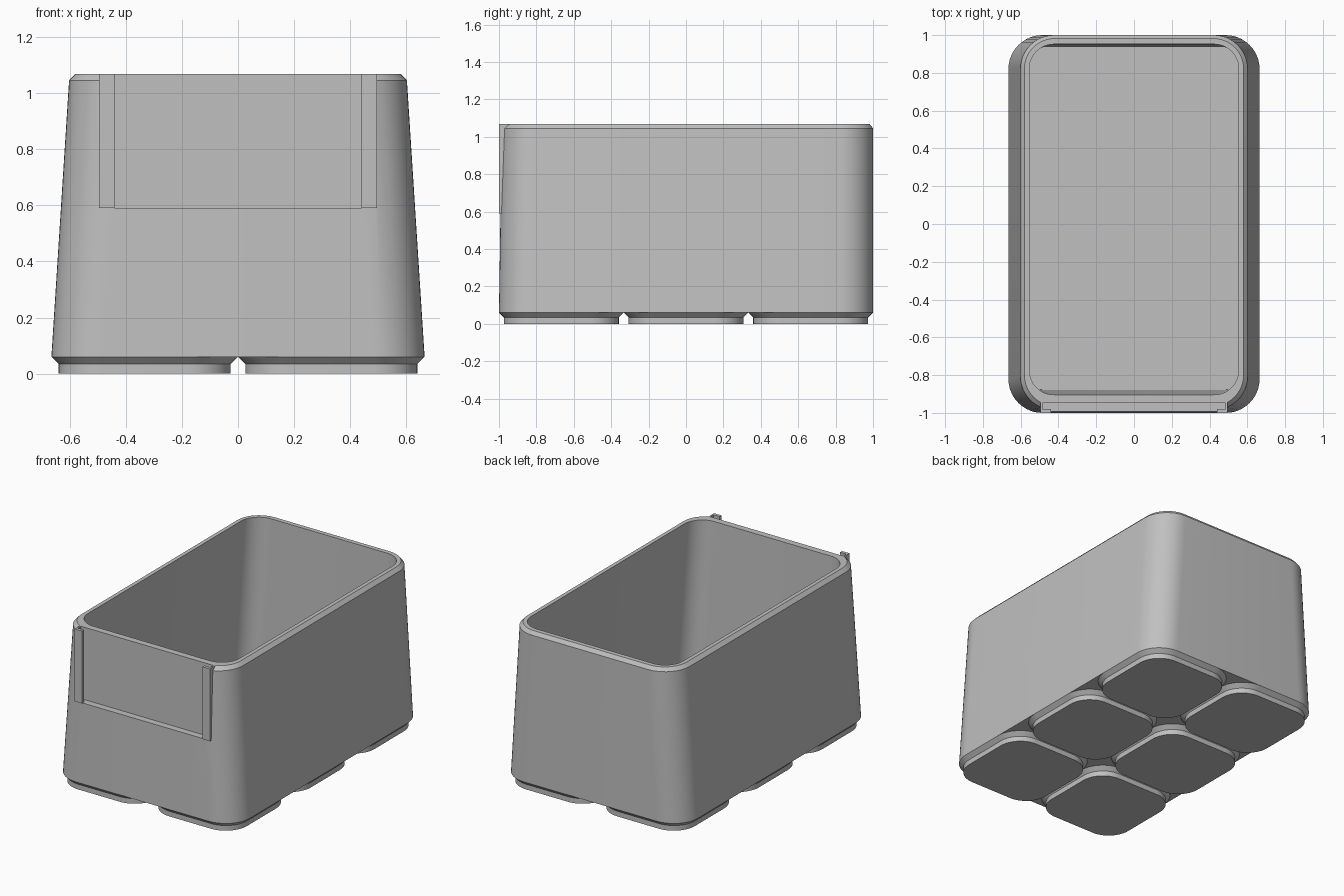
import bpy
import bmesh
from math import cos, sin, pi

cube = bpy.data.objects.get("Cube")
if cube:
    bpy.data.objects.remove(cube, do_unlink=True)

grey = bpy.data.materials.new("plain grey")
grey.use_nodes = True
colour = (0.53, 0.53, 0.53, 1)
grey.diffuse_color = colour
grey.node_tree.nodes["Principled BSDF"].inputs["Base Color"].default_value = colour

SEGMENTS = 12


def add_object(name, bm):
    bmesh.ops.recalc_face_normals(bm, faces=bm.faces)
    mesh = bpy.data.meshes.new(name)
    bm.to_mesh(mesh)
    bm.free()
    mesh.materials.append(grey)
    obj = bpy.data.objects.new(name, mesh)
    bpy.context.collection.objects.link(obj)
    return obj


def ring(bm, x0, x1, y0, y1, z, r):
    """Rounded rectangle of vertices at height z."""
    verts = []
    corners = ((x1 - r, y1 - r), (x0 + r, y1 - r), (x0 + r, y0 + r), (x1 - r, y0 + r))
    for i, (cx, cy) in enumerate(corners):
        for s in range(SEGMENTS + 1):
            a = pi / 2 * (i + s / SEGMENTS)
            verts.append(bm.verts.new((cx + r * cos(a), cy + r * sin(a), z)))
    return verts


def loft(name, sections, caps):
    """Skin a stack of rounded rectangles and cap the chosen ones."""
    bm = bmesh.new()
    rings = [ring(bm, *s) for s in sections]
    for low, high in zip(rings, rings[1:]):
        n = len(low)
        for i in range(n):
            j = (i + 1) % n
            bm.faces.new((low[i], low[j], high[j], high[i]))
    for c in caps:
        bm.faces.new(rings[c])
    return add_object(name, bm)


def extrude_profile(name, points, z0, z1):
    bm = bmesh.new()
    face = bm.faces.new([bm.verts.new((x, y, z0)) for x, y in points])
    top = bmesh.ops.extrude_face_region(bm, geom=[face])["geom"]
    verts = [v for v in top if isinstance(v, bmesh.types.BMVert)]
    bmesh.ops.translate(bm, verts=verts, vec=(0, 0, z1 - z0))
    return add_object(name, bm)


def smooth(obj):
    bpy.ops.object.select_all(action="DESELECT")
    obj.select_set(True)
    bpy.context.view_layer.objects.active = obj
    bpy.ops.object.shade_smooth_by_angle(angle=pi / 6)


# Tapered bin: outer wall, chamfered rim, inner wall, floor
body = loft("bin_body", [
    (-0.665, 0.665, -1.0, 1.0, 0.06, 0.18),
    (-0.602, 0.602, -0.985, 1.0, 1.045, 0.18),
    (-0.58, 0.58, -0.962, 0.982, 1.068, 0.16),
    (-0.554, 0.554, -0.904, 0.952, 1.068, 0.13),
    (-0.61, 0.61, -0.878, 0.936, 0.10, 0.13),
], caps=(0, 4))

# Label slot cut into the front wall
SLOT, SLOT_Z, RIM_Z = 0.495, 0.59, 1.068
cutter = extrude_profile("slot_cutter", [
    (-SLOT, -1.1), (SLOT, -1.1), (SLOT, -0.947), (-SLOT, -0.947)], SLOT_Z, 1.2)
cutter.hide_render = True
cut = body.modifiers.new("label_slot", "BOOLEAN")
cut.operation = "DIFFERENCE"
cut.solver = "EXACT"
cut.object = cutter
bpy.context.view_layer.objects.active = body
bpy.ops.object.modifier_apply(modifier=cut.name)
bpy.data.objects.remove(cutter, do_unlink=True)
smooth(body)

# Hooked rails that hold a label on both sides of the slot
for side, name in ((1, "left_label_rail"), (-1, "right_label_rail")):
    hook = [(0.44, -1.0), (SLOT, -1.0), (SLOT, -0.945), (0.485, -0.945),
            (0.485, -0.98), (0.44, -0.98)]
    extrude_profile(name, [(side * x, y) for x, y in hook], SLOT_Z, RIM_Z)

# Six chamfered feet in a two by three grid
CELL_X, CELL_Y, INSET = 0.665, 2 / 3, 0.026
for col in range(2):
    for row in range(3):
        x0 = (col - 1) * CELL_X
        y0 = -1 + row * CELL_Y
        x1, y1 = x0 + CELL_X, y0 + CELL_Y
        inner = (x0 + INSET, x1 - INSET, y0 + INSET, y1 - INSET)
        foot = loft(f"foot_{col + 1}_{row + 1}", [
            (*inner, 0, 0.155),
            (*inner, 0.034, 0.155),
            (x0, x1, y0, y1, 0.06, 0.18),
        ], caps=(0,))
        smooth(foot)
